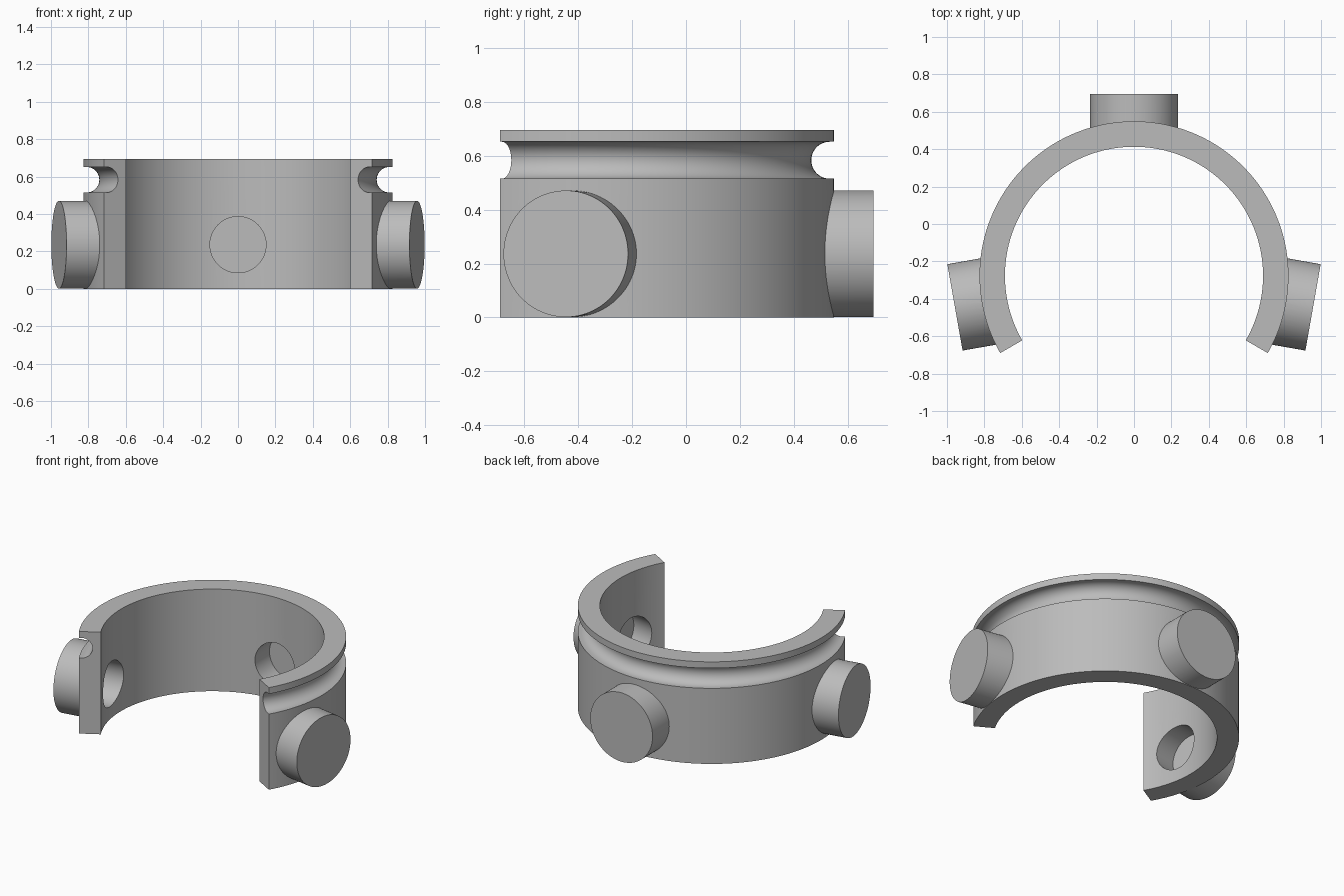
import bpy, bmesh, math
from mathutils import Matrix, Vector

if "Cube" in bpy.data.objects:
    bpy.data.objects.remove(bpy.data.objects["Cube"], do_unlink=True)

CENTRE = Vector((0, -0.277, 0))            # axis of the ring
R_IN, R_OUT, HEIGHT = 0.69, 0.826, 0.695
BOSS_Z, BOSS_R, BOSS_END = 0.236, 0.2345, 0.972
HOLE_R, HOLE_END = 0.15, 0.83
GROOVE_Z, GROOVE_R, GROOVE_CENTRE = 0.583, 0.0685, 0.81

grey = bpy.data.materials.new("plain grey")
grey.use_nodes = True
colour = (0.5, 0.5, 0.5, 1)
grey.diffuse_color = colour
grey.node_tree.nodes["Principled BSDF"].inputs["Base Color"].default_value = colour


def make_object(name, bm):
    bmesh.ops.recalc_face_normals(bm, faces=bm.faces)
    mesh = bpy.data.meshes.new(name)
    bm.to_mesh(mesh)
    bm.free()
    mesh.materials.append(grey)
    obj = bpy.data.objects.new(name, mesh)
    bpy.context.collection.objects.link(obj)
    return obj


def radial_cylinder(name, radius, start, end, angle):
    """Cylinder lying along a radius of the ring."""
    bm = bmesh.new()
    place = (Matrix.Translation(CENTRE + Vector((0, 0, BOSS_Z)))
             @ Matrix.Rotation(math.radians(angle), 4, "Z")
             @ Matrix.Translation(((start + end) / 2, 0, 0))
             @ Matrix.Rotation(math.pi / 2, 4, "Y"))
    bmesh.ops.create_cone(bm, cap_ends=True, segments=96, radius1=radius,
                          radius2=radius, depth=end - start, matrix=place)
    return make_object(name, bm)


def combine(target, tool, operation):
    mod = target.modifiers.new(tool.name, "BOOLEAN")
    mod.operation, mod.solver, mod.object = operation, "EXACT", tool
    bpy.context.view_layer.objects.active = target
    bpy.ops.object.modifier_apply(modifier=mod.name)
    bpy.data.objects.remove(tool, do_unlink=True)


# Open ring: section with a rounded groove, spun through 240 degrees
section = [(R_IN, 0), (R_OUT, 0), (R_OUT, GROOVE_Z - GROOVE_R)]
for i in range(21):
    a = -math.pi / 2 - math.pi * i / 20
    section.append((GROOVE_CENTRE + GROOVE_R * math.cos(a),
                    GROOVE_Z + GROOVE_R * math.sin(a)))
section += [(R_OUT, GROOVE_Z + GROOVE_R), (R_OUT, HEIGHT), (R_IN, HEIGHT)]

bm = bmesh.new()
start = Matrix.Rotation(math.radians(-30), 3, "Z")
verts = [bm.verts.new(CENTRE + start @ Vector((r, 0, z))) for r, z in section]
face = bm.faces.new(verts)
spun = bmesh.ops.spin(bm, geom=[face] + face.edges[:] + verts, cent=CENTRE,
                      axis=(0, 0, 1), angle=math.radians(240), steps=120)
if not face.is_valid or all(len(e.link_faces) > 1 for e in bm.edges):
    pass
else:
    bm.faces.new(verts)                    # close the starting end
ring = make_object("open_ring", bm)

# Three bosses, each with a blind hole from inside the ring
ANGLES = (-10, 90, 190)
for angle in ANGLES:
    combine(ring, radial_cylinder("boss", BOSS_R, 0.74, BOSS_END, angle), "UNION")
for angle in ANGLES:
    combine(ring, radial_cylinder("hole_cutter", HOLE_R, 0.5, HOLE_END, angle), "DIFFERENCE")

bpy.ops.object.select_all(action="DESELECT")
ring.select_set(True)
bpy.context.view_layer.objects.active = ring
bpy.ops.object.shade_smooth_by_angle(angle=math.radians(30))
